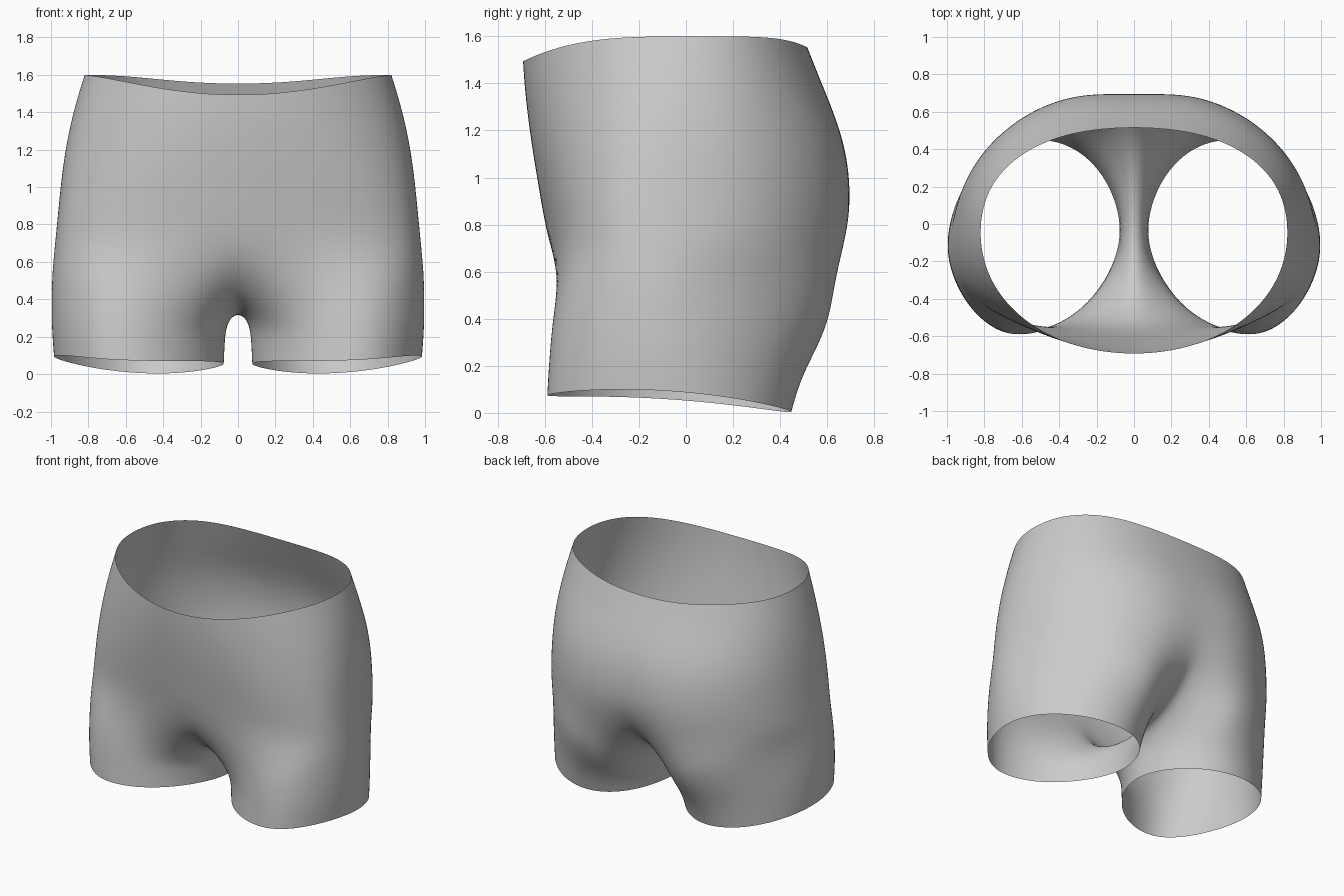
import bpy, bmesh
from math import sin, cos, radians

if "Cube" in bpy.data.objects:
    bpy.data.objects.remove(bpy.data.objects["Cube"])

def spow(v, e):
    return (abs(v) ** e) * (1 if v >= 0 else -1)

# torso levels: z, half width, front y, back y, front/back squareness,
# centre dip front/back, amount of rim drop, y of the widest point
LEVELS = [
    (0.69, .980, -.568, .715, .75, .95, -.03, .08, 0, -.10),
    (0.90, .960, -.605, .735, .80, .94, -.03, .05, 0, -.10),
    (1.15, .935, -.652, .697, .89, .92, -.01, .03, .1, -.08),
    (1.40, .885, -.684, .585, .96, .90, 0, 0, .45, -.06),
    (1.60, .822, -.693, .515, .97, .88, 0, 0, 1, -.05),
]
# leg rings: inner x, outer x, front y, back y, widest y, lean of front/back
LEGS = [(.072, .985, -.590, .448, -.07, .09, .03),
        (.068, 1.002, -.582, .495, -.075, .09, .07),
        (.062, 1.000, -.566, .630, -.09, .06, .15)]
# crotch seam under the body, back to front: y, z
CROTCH = [(.39, .42), (-.01, .298), (-.39, .41)]

def torso_point(level, i):
    z, w, f, b, ef, eb, df, db, drop, yc = level
    a = radians(-90 + 15 * i)
    s, c = sin(a), max(cos(a), 0)
    if i in (0, 12):
        c = 0
    e, r, dip = (ef, f - yc, df) if s < 0 else (eb, b - yc, db)
    x = w * 1.008 * c ** e
    fade = max(0, 1 - x / .45) ** 2
    y = yc + abs(r) * 1.01 * spow(s, e) * (1 - dip * fade)
    z -= drop * (.11 * abs(s) ** 3 if s < 0 else .05 * s ** 6)
    return (x, y, z)

def leg_point(k, i):
    a = radians(-135 + 22.5 * i)
    s, c = sin(a), cos(a)
    xi, xo, f, b, yc, lean_f, lean_b = LEGS[k]
    x = (xi + xo) / 2 + (xo - xi) / 2 * 1.025 * c
    # the front of the leg leans outward, the seat leans inward
    x += -lean_f * s * min(1, 1 - c) if s < 0 else -lean_b * s * min(1, 1 + c)
    y = yc + ((b - yc) if s > 0 else (yc - f)) * 1.025 * s
    hem = .077 + .018 * c - .036 * s - .039 * s * s
    top = .41 + .14 * c
    return (x, y, hem + (top - hem) * (0, .42, 1)[k])

# shorts: one half as a cage of leg rings, crotch seam and torso rows
bm = bmesh.new()
legs = [[bm.verts.new(leg_point(k, i)) for i in range(16)] for k in range(3)]
torso = [[bm.verts.new(torso_point(l, i)) for i in range(13)] for l in LEVELS]
seam = [bm.verts.new((0, y, z)) for y, z in CROTCH]
rings = legs + [torso[0] + seam]
for lo, hi in zip(rings, rings[1:]):
    for i in range(16):
        j = (i + 1) % 16
        bm.faces.new((lo[i], lo[j], hi[j], hi[i]))
for lo, hi in zip(torso, torso[1:]):
    for i in range(12):
        bm.faces.new((lo[i], lo[i + 1], hi[i + 1], hi[i]))
for f in bm.faces:
    f.smooth = True
mesh = bpy.data.meshes.new("shorts")
bm.to_mesh(mesh)
bm.free()
shorts = bpy.data.objects.new("shorts", mesh)
bpy.context.collection.objects.link(shorts)

# mirror to the other side and smooth
m = shorts.modifiers.new("mirror", 'MIRROR')
m.use_clip = True
m.merge_threshold = .001
s = shorts.modifiers.new("smooth", 'SUBSURF')
s.levels = s.render_levels = 3
